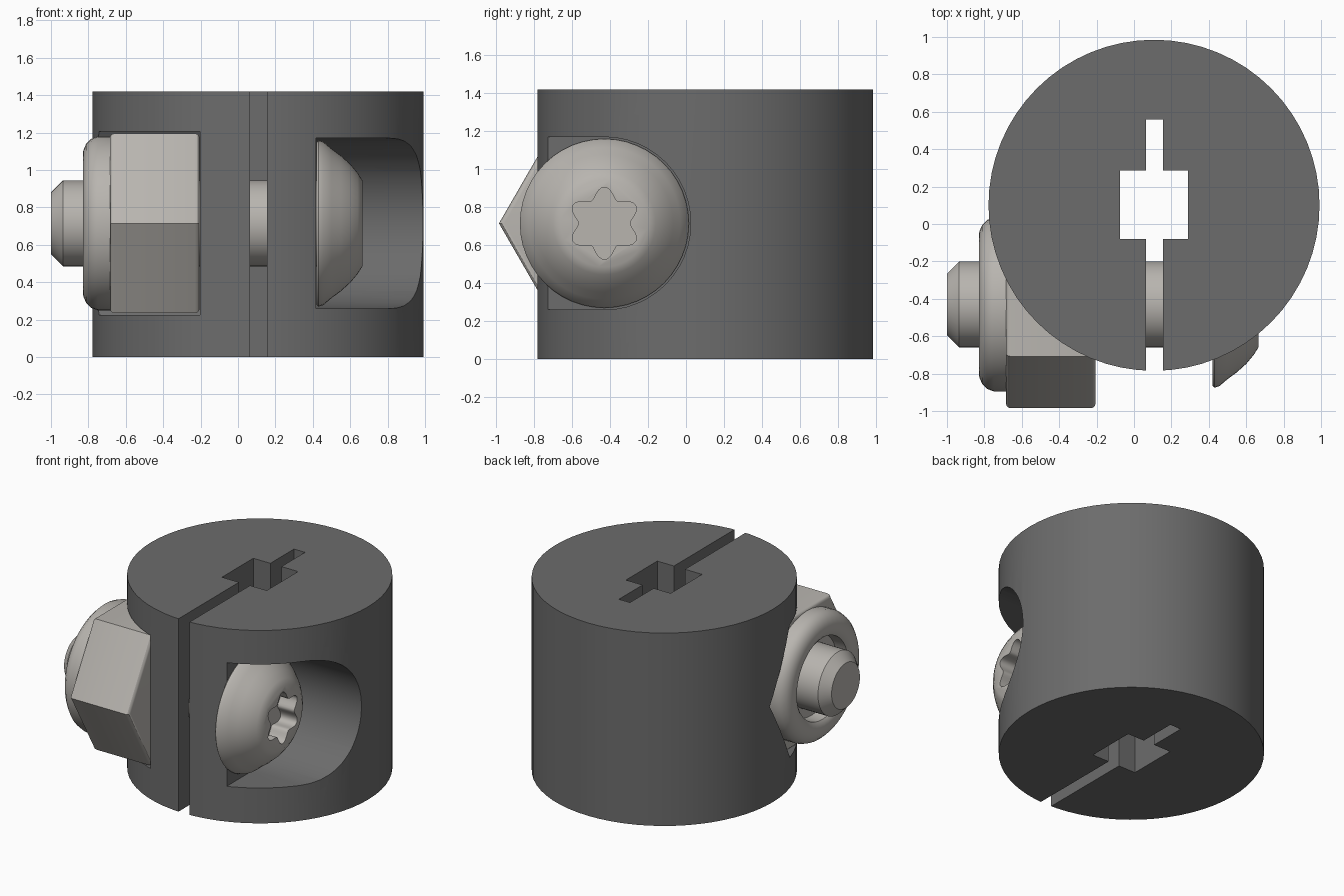
import bpy, bmesh
from math import sin, cos, pi, radians

if "Cube" in bpy.data.objects:
    bpy.data.objects.remove(bpy.data.objects["Cube"])

AY, AZ = -0.43, 0.715          # clamp bolt axis, runs along x
CX, CY, CR, H = 0.107, 0.10, 0.885, 1.42


def material(name, color):
    m = bpy.data.materials.new(name)
    m.diffuse_color = (*color, 1)
    m.use_nodes = True
    m.node_tree.nodes["Principled BSDF"].inputs["Base Color"].default_value = m.diffuse_color
    return m


DARK = material("dark_grey", (0.15, 0.15, 0.15))
STEEL = material("steel", (0.48, 0.46, 0.43))


def finish(name, bm, mat=None):
    bmesh.ops.recalc_face_normals(bm, faces=bm.faces)
    me = bpy.data.meshes.new(name)
    bm.to_mesh(me)
    bm.free()
    ob = bpy.data.objects.new(name, me)
    bpy.context.collection.objects.link(ob)
    if mat:
        me.materials.append(mat)
    return ob


def prism(name, pts, a, b, axis="z", mat=None):
    """Extrude a 2D outline from a to b: (x, y) along z, or (y, z) along x."""
    bm = bmesh.new()
    place = (lambda p, t: (p[0], p[1], t)) if axis == "z" else (lambda p, t: (t, p[0], p[1]))
    lo = [bm.verts.new(place(p, a)) for p in pts]
    hi = [bm.verts.new(place(p, b)) for p in pts]
    n = len(pts)
    bm.faces.new(lo)
    bm.faces.new(hi)
    for i in range(n):
        bm.faces.new((lo[i], lo[(i + 1) % n], hi[(i + 1) % n], hi[i]))
    return finish(name, bm, mat)


def lathe(name, profile, mat=None, seg=48):
    """Spin an open (x, radius) profile about the bolt axis and cap both ends."""
    bm = bmesh.new()
    rings = [[bm.verts.new((x, AY + r * cos(2 * pi * i / seg), AZ + r * sin(2 * pi * i / seg)))
              for i in range(seg)] for x, r in profile]
    for p, q in zip(rings, rings[1:]):
        for i in range(seg):
            j = (i + 1) % seg
            bm.faces.new((p[i], p[j], q[j], q[i]))
    bm.faces.new(rings[0])
    bm.faces.new(rings[-1])
    return finish(name, bm, mat)


def circle(cx, cy, r, n, start=0.0):
    return [(cx + r * cos(start + 2 * pi * i / n), cy + r * sin(start + 2 * pi * i / n))
            for i in range(n)]


def rect(x0, x1, y0, y1):
    return [(x0, y0), (x1, y0), (x1, y1), (x0, y1)]


def apply_mods(ob):
    bpy.context.view_layer.objects.active = ob
    for m in list(ob.modifiers):
        bpy.ops.object.modifier_apply(modifier=m.name)


def cut(ob, *cutters):
    for c in cutters:
        m = ob.modifiers.new("cut", "BOOLEAN")
        m.operation, m.solver, m.object = "DIFFERENCE", "EXACT", c
        apply_mods(ob)
        bpy.data.objects.remove(c)


def smooth(ob, angle=30):
    bpy.ops.object.select_all(action="DESELECT")
    ob.select_set(True)
    bpy.context.view_layer.objects.active = ob
    bpy.ops.object.shade_smooth_by_angle(angle=radians(angle))


# Clamp collar with square bore, slit, bolt hole and two pockets
collar = prism("clamp_collar", circle(CX, CY, CR, 64), 0, H, mat=DARK)
head_slot = [(AY + 0.455 * cos(t), AZ + 0.455 * sin(t))
             for t in [-pi / 2 + pi * i / 24 for i in range(25)]]
head_slot += [(-1.2, AZ + 0.455), (-1.2, AZ - 0.455)]
hr = 0.49                       # half width across the nut pocket flats
nut_slot = [(-1.2, AZ - hr), (AY + hr * 0.577, AZ - hr), (AY + hr * 1.155, AZ),
            (AY + hr * 0.577, AZ + hr), (-1.2, AZ + hr)]
cut(collar,
    prism("square_bore", rect(-0.075, 0.29, -0.08, 0.285), -0.1, 1.6),
    prism("slit", rect(0.064, 0.154, -1.0, 0.56), -0.1, 1.6),
    prism("bolt_hole", circle(AY, AZ, 0.238, 48), -0.5, 0.6, "x"),
    prism("head_pocket", head_slot, 0.418, 1.3, "x"),
    prism("nut_pocket", nut_slot, -1.3, -0.203, "x"))
smooth(collar)

# Button head bolt with chamfered tip
bolt = lathe("clamp_bolt", [
    (-1.0, 0.165), (-0.935, 0.23), (0.42, 0.23), (0.42, 0.435), (0.43, 0.445), (0.455, 0.438),
    (0.50, 0.40), (0.55, 0.363), (0.60, 0.318), (0.64, 0.27), (0.665, 0.23)], STEEL)
star = []
for i in range(72):
    t = 2 * pi * i / 72 + pi / 2
    r = 0.162 + 0.028 * cos(6 * (t - pi / 2))
    star.append((AY + r * cos(t), AZ + r * sin(t)))
cut(bolt, prism("star_socket", star, 0.53, 0.8, "x"))
smooth(bolt, 35)

# Hex lock nut body with softened edges
nut = prism("hex_nut", circle(AY, AZ, 0.555, 6), -0.685, -0.205, "x", STEEL)
bev = nut.modifiers.new("soft", "BEVEL")
bev.width, bev.segments, bev.limit_method = 0.025, 3, "ANGLE"
bev.angle_limit = radians(70)
apply_mods(nut)
smooth(nut)

# Rounded locking ring on the outer face of the nut
ring = lathe("nut_lock_ring", [
    (-0.66, 0.465), (-0.75, 0.465), (-0.785, 0.452), (-0.812, 0.425), (-0.827, 0.39),
    (-0.83, 0.355), (-0.825, 0.32), (-0.81, 0.30), (-0.72, 0.295)], STEEL)
smooth(ring, 40)
